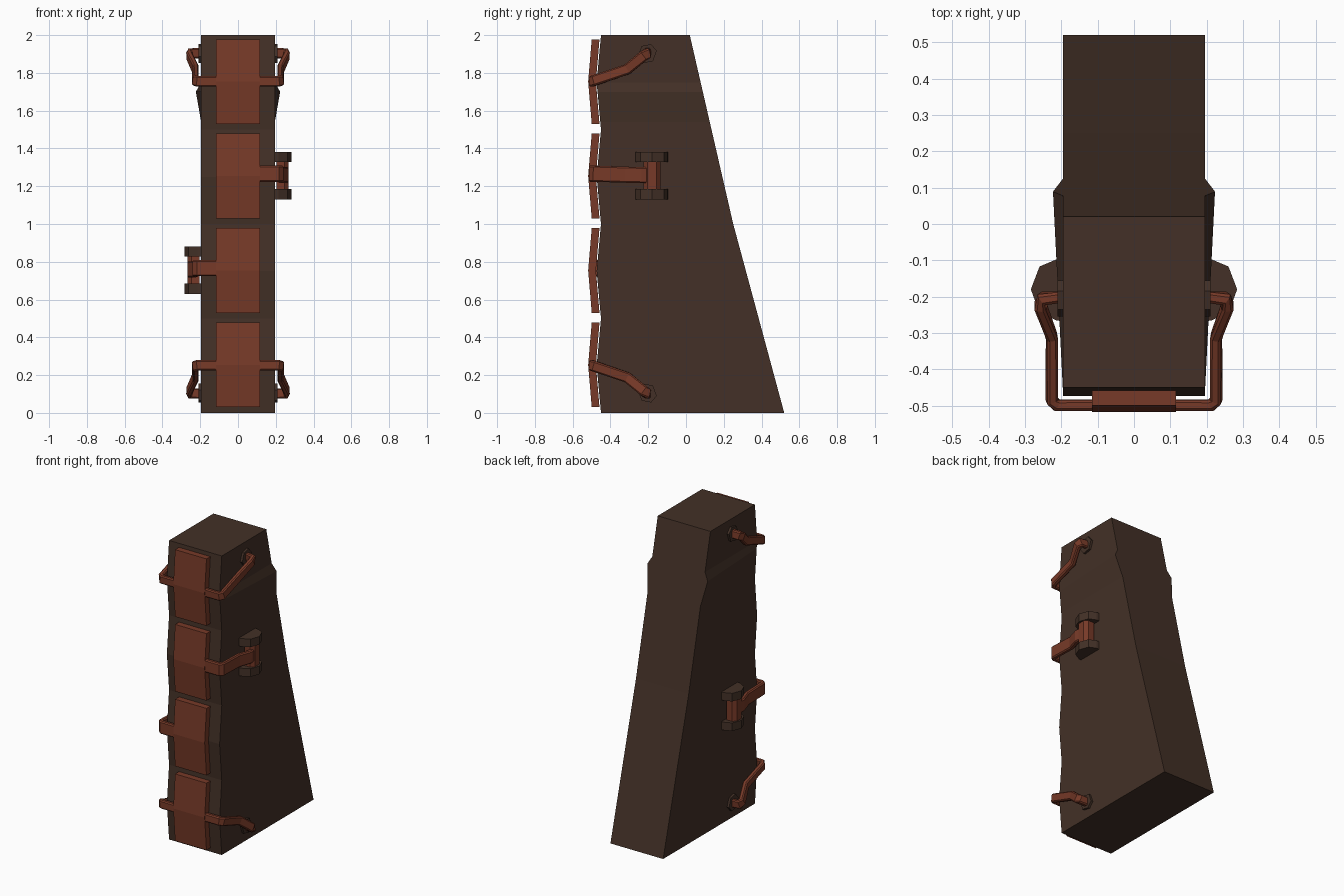
import bpy, bmesh
from mathutils import Vector

if "Cube" in bpy.data.objects:
    bpy.data.objects.remove(bpy.data.objects["Cube"])


def material(name, rgb):
    m = bpy.data.materials.new(name)
    m.diffuse_color = (*rgb, 1)
    m.use_nodes = True
    m.node_tree.nodes["Principled BSDF"].inputs["Base Color"].default_value = m.diffuse_color
    return m


BROWN = material("dark brown", (0.056, 0.030, 0.020))
RUST = material("rust red", (0.185, 0.042, 0.021))


def finish(bm, name, mat):
    bmesh.ops.recalc_face_normals(bm, faces=bm.faces)
    me = bpy.data.meshes.new(name)
    bm.to_mesh(me)
    bm.free()
    me.materials.append(mat)
    ob = bpy.data.objects.new(name, me)
    bpy.context.scene.collection.objects.link(ob)
    return ob


def loft(name, rings, mat):
    """Skin a list of point rings and cap both ends."""
    bm = bmesh.new()
    vs = [[bm.verts.new(p) for p in r] for r in rings]
    n = len(vs[0])
    for a, b in zip(vs, vs[1:]):
        for i in range(n):
            j = (i + 1) % n
            bm.faces.new((a[i], a[j], b[j], b[i]))
    bm.faces.new(vs[0])
    bm.faces.new(vs[-1])
    return finish(bm, name, mat)


def strap(name, path, w, h, mat):
    """Sweep a chamfered rectangle, w thick and h tall, along a path."""
    pts = [Vector(p) for p in path]
    c = 0.007
    a, b = w / 2, h / 2
    section = [(a, b - c), (a - c, b), (c - a, b), (-a, b - c),
               (-a, c - b), (c - a, -b), (a - c, -b), (a, c - b)]
    rings = []
    for i, p in enumerate(pts):
        t1 = (p - pts[i - 1]).normalized() if i else None
        t2 = (pts[i + 1] - p).normalized() if i < len(pts) - 1 else None
        t = ((t1 or t2) + (t2 or t1)).normalized()
        k = 1 / max(t.dot(t1 or t2), 0.75)
        side = t.cross(Vector((0, 0, 1))).normalized()
        up = side.cross(t)
        rings.append([p + side * (u * k) + up * v for u, v in section])
    return loft(name, rings, mat)


def prism(name, outline, z0, z1, mat):
    return loft(name, [[(x, y, z) for x, y in outline] for z in (z0, z1)], mat)


# Wedge body: wavy front, sloped back, small flare near the top of the back
def front_y(z):
    return -0.45 - 0.023 * (1 - abs((z % 0.5) - 0.25) / 0.25)


def back_y(z):
    return 0.25 - 0.23 * (z - 1) if z > 1 else 0.25 + 0.27 * (1 - z)


flare = {1.70: 0.223}
rings = []
for z in (0, 0.25, 0.45, 0.5, 0.75, 1, 1.25, 1.5, 1.54, 1.70, 1.75, 2):
    xb = flare.get(z, 0.195)
    rings.append([(-0.195, front_y(z), z), (0.195, front_y(z), z),
                  (xb, back_y(z), z), (-xb, back_y(z), z)])
loft("wedge_body", rings, BROWN)

# Four bent front plates
for i in range(4):
    zc = 0.254 + 0.5 * i
    rings = []
    for dz, y in ((-0.224, -0.499), (0, -0.518), (0.224, -0.499)):
        z = zc + dz
        rings.append([(-0.116, y, z), (0.116, y, z),
                      (0.116, y + 0.041, z), (-0.116, y + 0.041, z)])
    loft(f"front_plate_{i + 1}", rings, RUST)

# Hooked straps on the lowest and highest plates, both sides
for level, zc, d in (("lower", 0.252, -1), ("upper", 1.755, 1)):
    for side, s in (("left", -1), ("right", 1)):
        path = [(0.10, -0.499, 0), (0.212, -0.499, 0), (0.226, -0.485, 0.005),
                (0.226, -0.31, 0.065), (0.258, -0.225, 0.135),
                (0.25, -0.205, 0.148), (0.185, -0.20, 0.150)]
        strap(f"{level}_hook_{side}",
              [(s * x, y, zc + d * z) for x, y, z in path], 0.03, 0.056, RUST)
        # Hexagonal socket where the hook enters the body
        hexagon = [(0.05, 0.015), (0.02, 0.05), (-0.03, 0.04),
                   (-0.05, -0.015), (-0.02, -0.05), (0.03, -0.04)]
        loft(f"{level}_socket_{side}",
             [[(s * x, -0.205 + a, zc + d * (0.147 + b)) for a, b in hexagon]
              for x in (0.185, 0.21)], BROWN)

# Middle straps, one per side, each looped on a pin between two brackets
for side, s, zc in (("left", -1, 0.756), ("right", 1, 1.256)):
    path = [(0.10, -0.499, 0.01), (0.212, -0.499, 0.01), (0.226, -0.485, 0.01),
            (0.226, -0.32, 0.005), (0.252, -0.235, 0.003), (0.245, -0.18, 0.003)]
    strap(f"middle_strap_{side}",
          [(s * x, y, zc + z) for x, y, z in path], 0.03, 0.085, RUST)
    pin = [(0.205, -0.225), (0.245, -0.225), (0.268, -0.205),
           (0.268, -0.155), (0.245, -0.135), (0.205, -0.135)]
    prism(f"strap_pin_{side}", [(s * x, y) for x, y in pin],
          zc - 0.085, zc + 0.085, RUST)
    bracket = [(0.185, -0.27), (0.215, -0.265), (0.262, -0.24), (0.284, -0.18),
               (0.26, -0.117), (0.215, -0.098), (0.185, -0.095)]
    for pos, z0, z1 in (("top", 0.072, 0.126), ("bottom", -0.126, -0.072)):
        prism(f"bracket_{side}_{pos}", [(s * x, y) for x, y in bracket],
              zc + z0, zc + z1, BROWN)
